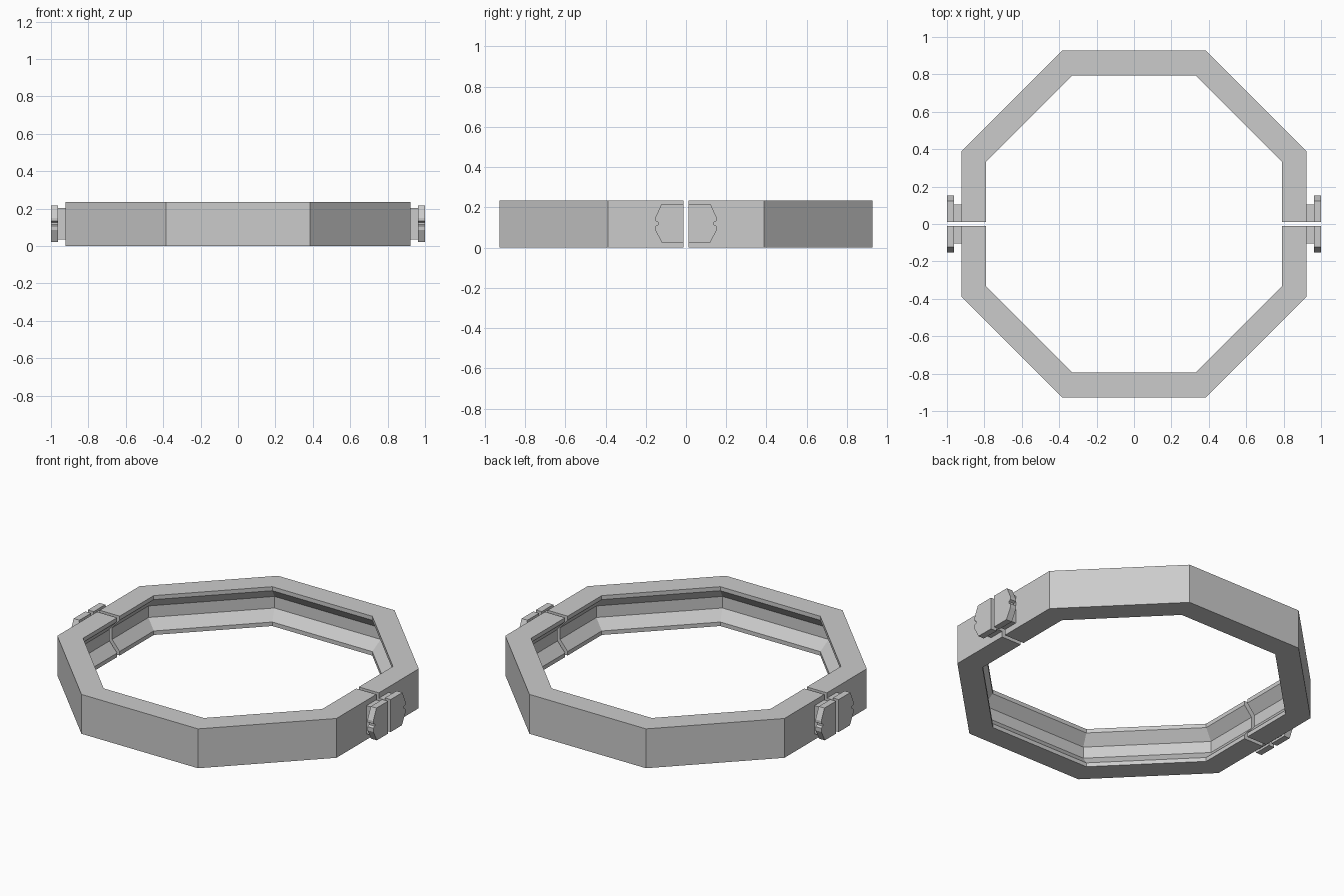
import bpy, bmesh, math

if "Cube" in bpy.data.objects:
    bpy.data.objects.remove(bpy.data.objects["Cube"])

metal = bpy.data.materials.new("light_grey_metal")
metal.diffuse_color = (0.6, 0.6, 0.6, 1)
metal.use_nodes = True
metal.node_tree.nodes["Principled BSDF"].inputs["Base Color"].default_value = metal.diffuse_color

H = 0.235       # band height
GAP = 0.012     # half of the split between the two halves
T = math.tan(math.pi / 8)


def loft(name, sections):
    """Join equal closed sections in order and cap both ends."""
    bm = bmesh.new()
    rings = [[bm.verts.new(p) for p in s] for s in sections]
    n = len(rings[0])
    for a, b in zip(rings, rings[1:]):
        for i in range(n):
            j = (i + 1) % n
            bm.faces.new((a[i], a[j], b[j], b[i]))
    bm.faces.new(rings[0])
    bm.faces.new(rings[-1][::-1])
    bmesh.ops.recalc_face_normals(bm, faces=bm.faces[:])
    mesh = bpy.data.meshes.new(name)
    bm.to_mesh(mesh)
    bm.free()
    mesh.materials.append(metal)
    obj = bpy.data.objects.new(name, mesh)
    bpy.context.collection.objects.link(obj)
    return obj


# Band section: (inward offset, height), with a tapered groove on the inside
profile = [(0, 0), (0.132, 0), (0.132, 0.024), (0.082, 0.083),
           (0.082, H - 0.083), (0.132, H - 0.024), (0.132, H), (0, H)]


def half_band(name, s):
    # Half octagon path, each corner mitred along its bisector
    def station(k, d, z):
        x, y = [(0.922 - d, GAP), (0.922 - d, 0.388 - T * d),
                (0.385 - T * d, 0.927 - d)][min(k, 5 - k)]
        return (x if k < 3 else -x, s * y, z)
    loft(name, [[station(k, d, z) for d, z in profile] for k in range(6)])


# Lug plate outline in (y, z), with clipped corners and a small end notch
plate = [(GAP, 0.022), (0.118, 0.022), (0.152, 0.085), (0.152, 0.107),
         (0.138, 0.114), (0.138, 0.126), (0.152, 0.133), (0.152, 0.15),
         (0.122, 0.216), (GAP, 0.216)]
neck = [(GAP, 0.035), (0.104, 0.035), (0.104, 0.203), (GAP, 0.203)]


def lug_part(name, outline, x0, x1, sx, sy):
    loft(name, [[(sx * x, sy * y, z) for y, z in outline] for x in (x0, x1)])


for side, sy in (("back", 1), ("front", -1)):
    half_band(side + "_half_band", sy)
    for hand, sx in (("right", 1), ("left", -1)):
        lug_part(f"{side}_{hand}_lug_neck", neck, 0.92, 0.962, sx, sy)
        lug_part(f"{side}_{hand}_lug_plate", plate, 0.962, 1.0, sx, sy)
